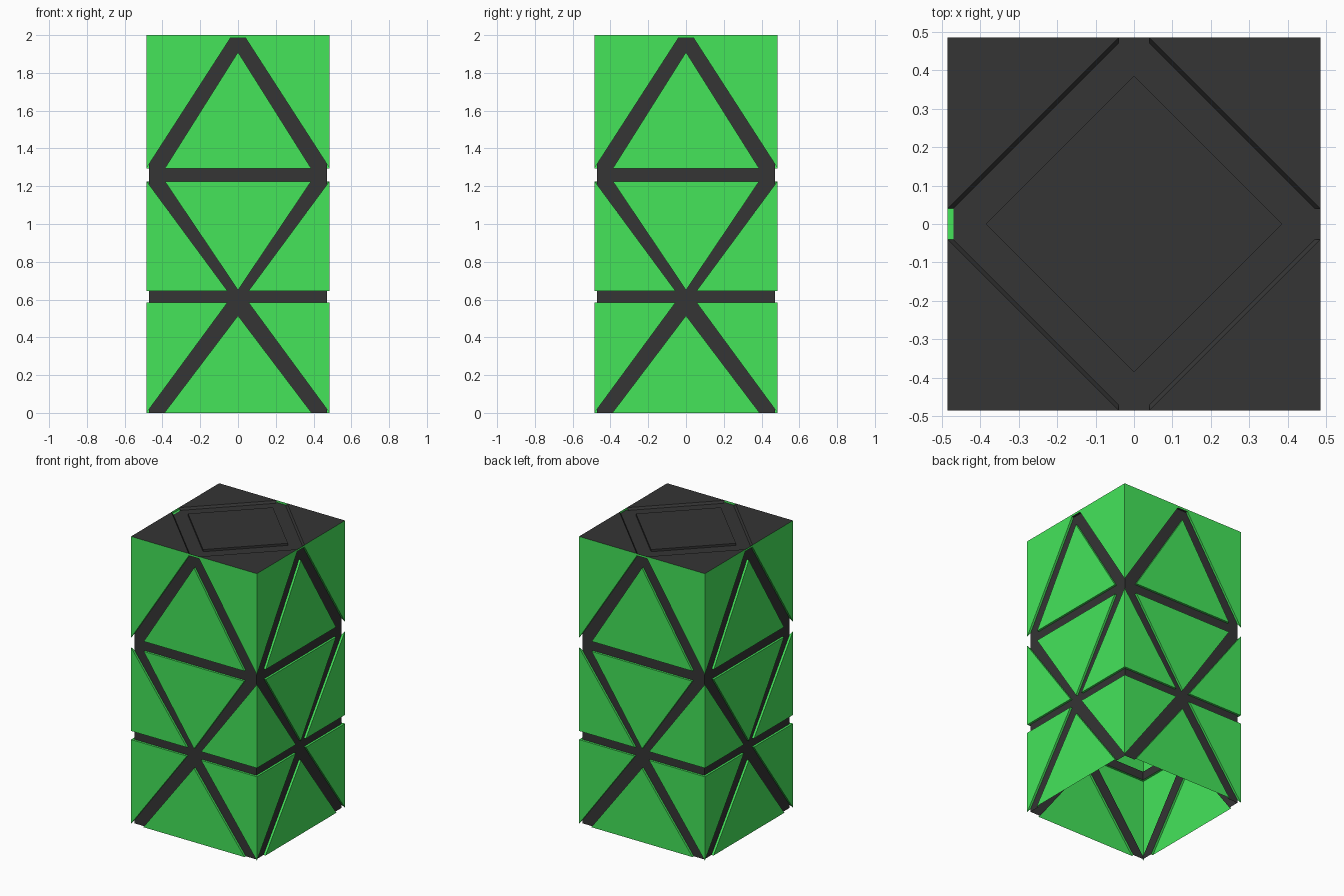
import bpy, bmesh
from mathutils import Matrix, Vector
from math import pi

if "Cube" in bpy.data.objects:
    bpy.data.objects.remove(bpy.data.objects["Cube"])

R, F = 0.485, 0.47          # panel plane and groove floor plane
TOP, SUNK = 2.0, 1.985      # top plane and its groove floor


def material(name, color):
    m = bpy.data.materials.new(name)
    m.diffuse_color = (*color, 1)
    m.use_nodes = True
    m.node_tree.nodes["Principled BSDF"].inputs["Base Color"].default_value = m.diffuse_color
    return m


green = material("green", (0.058, 0.78, 0.102))
dark = material("dark", (0.035, 0.035, 0.035))


def mirror(poly):
    return [(-x, z) for x, z in reversed(poly)]


def make(name, faces, mat):
    bm = bmesh.new()
    for f in faces:
        bm.faces.new([bm.verts.new(p) for p in f])
    bmesh.ops.remove_doubles(bm, verts=bm.verts, dist=1e-4)
    me = bpy.data.meshes.new(name)
    bm.to_mesh(me)
    bm.free()
    me.materials.append(mat)
    ob = bpy.data.objects.new(name, me)
    bpy.context.collection.objects.link(ob)


# Panel outlines on one side, counter-clockwise in (x, z)
centre = [[(-.39, 0), (.39, 0), (0, .515)],
          [(0, .65), (.387, 1.225), (-.387, 1.225)],
          [(-.387, 1.295), (.387, 1.295), (0, 1.91)]]
edge = [[(R, 0), (R, .585), (.055, .585)],
        [(.055, .645), (R, .645), (R, 1.228)],
        [(R, 1.295), (R, TOP), (0, TOP), (0, SUNK), (.04, SUNK)]]
panels = centre + edge + [mirror(p) for p in edge]

# Groove floor strips on one side
half = [[(.39, 0), (F, 0), (F, .0204), (.055, .585), (0, .585), (0, .515)],
        [(0, .585), (F, .585), (F, .645), (0, .645)],
        [(0, .645), (.055, .645), (F, 1.2077), (F, 1.225), (.387, 1.225), (0, .65)],
        [(0, 1.225), (F, 1.225), (F, 1.295), (0, 1.295)],
        [(.387, 1.295), (F, 1.295), (F, 1.3183), (.04, SUNK), (0, SUNK), (0, 1.91)]]
floors = half + [mirror(p) for p in half]


def open_edge(a, b):
    same = lambda i, v: abs(a[i] - v) < 1e-5 and abs(b[i] - v) < 1e-5
    return any(same(0, v) for v in (R, -R, 0)) or any(same(1, v) for v in (0, TOP, SUNK))


def inner(a, b):
    """Foot of a groove wall at a, slid along edge a-b to stay inside the floor."""
    t = (abs(a[0]) - F) / abs(a[0] - b[0]) if abs(a[0]) > F else 0
    return Vector((a[0] + (b[0] - a[0]) * t, -F, a[1] + (b[1] - a[1]) * t))


side_panels, side_floor = [], []
for p in panels:
    side_panels.append([Vector((x, -R, z)) for x, z in p])
    for a, b in zip(p, p[1:] + p[:1]):
        if not open_edge(a, b):
            side_panels.append([Vector((b[0], -R, b[1])), Vector((a[0], -R, a[1])),
                                inner(a, b), inner(b, a)])
for p in floors:
    side_floor.append([Vector((x, -F, z)) for x, z in p])

# Sill closing the notch where the upper groove meets the top
n = 0.04
sill = [Vector((-n, -R, SUNK)), Vector((n, -R, SUNK)), Vector((n, -F, SUNK)), Vector((-n, -F, SUNK))]

for i, name in enumerate(("front", "right", "back", "left")):
    rot = Matrix.Rotation(i * pi / 2, 3, 'Z')
    turn = lambda faces: [[rot @ v for v in f] for f in faces]
    make(name + "_panels", turn(side_panels), green)
    make(name + "_groove", turn(side_floor), dark)
    make(name + "_sill", turn([sill]), green if name == "left" else dark)

# Top: four corner plates, a sunken diamond band and a raised inner diamond
plates, band = [], []
d = 0.385
for i in range(4):
    rot = Matrix.Rotation(i * pi / 2, 3, 'Z')
    V = lambda x, y, z: rot @ Vector((x, y, z))
    plates.append([V(R, n, TOP), V(R, R, TOP), V(n, R, TOP)])
    plates.append([V(R, n, TOP), V(n, R, TOP), V(n, F, SUNK), V(F, n, SUNK)])
    plates.append([V(0, d, TOP), V(d, 0, TOP), V(d, 0, SUNK), V(0, d, SUNK)])
    band.append([V(d, 0, SUNK), V(F, 0, SUNK), V(F, n, SUNK), V(n, F, SUNK),
                 V(0, F, SUNK), V(0, d, SUNK)])
plates.append([Vector((d, 0, TOP)), Vector((0, d, TOP)), Vector((-d, 0, TOP)), Vector((0, -d, TOP))])
make("top_plates", plates, dark)
make("top_groove", band, dark)
